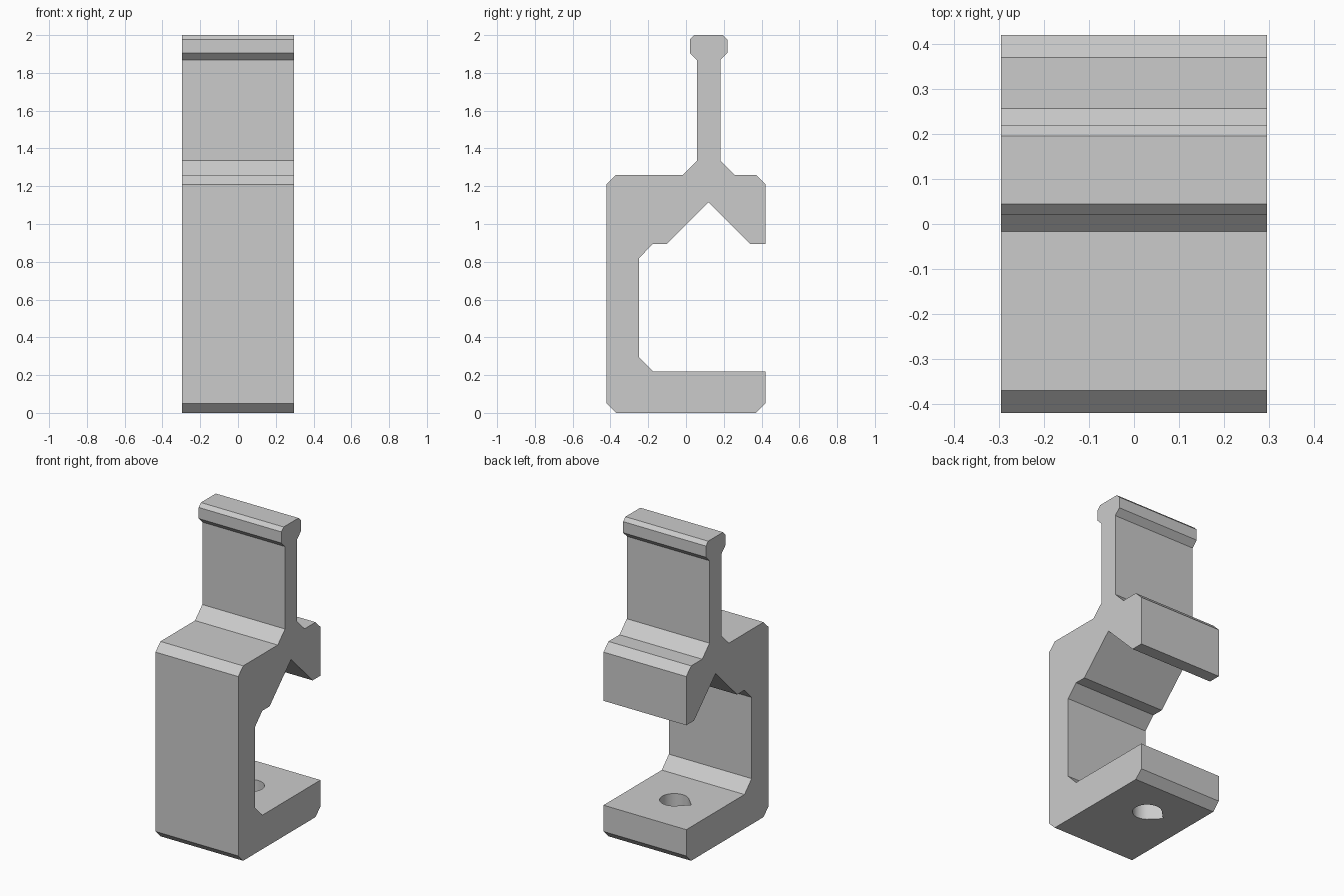
import bpy, bmesh, math
from mathutils import Vector

cube = bpy.data.objects.get("Cube")
if cube:
    bpy.data.objects.remove(cube, do_unlink=True)

HALF_WIDTH = 0.296
AXIS_Y = 0.12          # stem, V-notch and screw hole share this line
HOLE_R = 0.086

grey = bpy.data.materials.new("light grey")
grey.use_nodes = True
colour = (0.6, 0.6, 0.6, 1)
grey.diffuse_color = colour
grey.node_tree.nodes["Principled BSDF"].inputs["Base Color"].default_value = colour


def prism(name, points, direction):
    """Extrude a closed flat outline along a direction."""
    bm = bmesh.new()
    face = bm.faces.new([bm.verts.new(p) for p in points])
    result = bmesh.ops.extrude_face_region(bm, geom=[face])
    moved = [v for v in result["geom"] if isinstance(v, bmesh.types.BMVert)]
    bmesh.ops.translate(bm, verts=moved, vec=Vector(direction))
    bmesh.ops.recalc_face_normals(bm, faces=bm.faces)
    mesh = bpy.data.meshes.new(name)
    bm.to_mesh(mesh)
    bm.free()
    mesh.materials.append(grey)
    obj = bpy.data.objects.new(name, mesh)
    bpy.context.scene.collection.objects.link(obj)
    return obj


# Lower jaw and inside of the C
jaw = [(-0.42, 0.05), (-0.37, 0), (0.37, 0), (0.42, 0.05), (0.42, 0.22),
       (-0.175, 0.22), (-0.248, 0.295), (-0.248, 0.82), (-0.175, 0.895), (-0.1, 0.895)]
# V-notch and upper lip
lip = [(AXIS_Y, 1.115), (0.34, 0.895), (0.42, 0.895), (0.42, 1.21), (0.37, 1.26)]
# Right half of the stem and its head, as offsets from the axis
stem = [(0.137, 1.26), (0.062, 1.335), (0.062, 1.868), (0.099, 1.905),
        (0.099, 1.977), (0.076, 2.0)]
stem_outline = [(AXIS_Y + d, z) for d, z in stem]
stem_outline += [(AXIS_Y - d, z) for d, z in reversed(stem)]
shoulder = [(-0.37, 1.26), (-0.42, 1.21)]

outline = jaw + lip + stem_outline + shoulder
clamp = prism("clamp_body", [(-HALF_WIDTH, y, z) for y, z in outline],
              (2 * HALF_WIDTH, 0, 0))

# Teardrop screw hole, its tip towards -x
arc = [math.radians(-135 + 270 * i / 36) for i in range(37)]
drop = [(HOLE_R * math.cos(a), AXIS_Y + HOLE_R * math.sin(a), -0.1) for a in arc]
drop.append((-HOLE_R * math.sqrt(2), AXIS_Y, -0.1))
cutter = prism("hole_cutter", drop, (0, 0, 0.5))
cutter.hide_render = True

cut = clamp.modifiers.new("screw_hole", 'BOOLEAN')
cut.operation = 'DIFFERENCE'
cut.solver = 'EXACT'
cut.object = cutter
bpy.context.view_layer.objects.active = clamp
clamp.select_set(True)
cutter.select_set(False)
bpy.ops.object.modifier_apply(modifier=cut.name)
bpy.data.objects.remove(cutter, do_unlink=True)

# Smooth hole wall, sharp edges everywhere else
bpy.ops.object.shade_smooth_by_angle(angle=math.radians(25))
